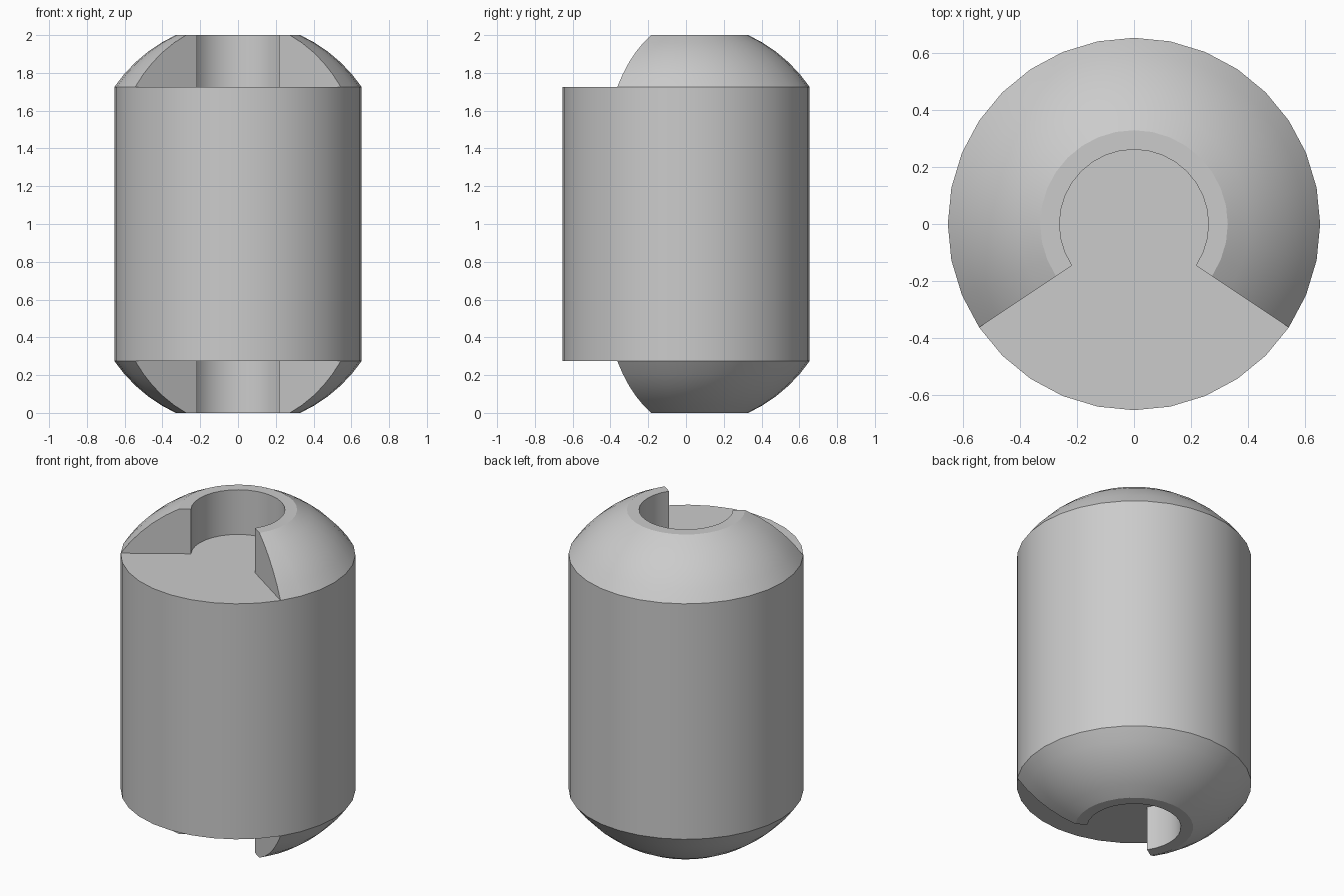
import bpy
import bmesh
from math import asin, cos, sin, radians

cube = bpy.data.objects.get("Cube")
if cube:
    bpy.data.objects.remove(cube, do_unlink=True)

SIDES = 32
RADIUS = 0.655
SHOULDER = 0.275      # height of each domed collar
HEIGHT = 2.0
BORE = 0.262
RIM = 0.33
DOME_R = 0.8          # radius of the collar's rounded shoulder
GAP = 10              # segments left open at the front

grey = bpy.data.materials.new("plain grey")
grey.use_nodes = True
colour = (0.6, 0.6, 0.6, 1)
grey.diffuse_color = colour
grey.node_tree.nodes["Principled BSDF"].inputs["Base Color"].default_value = colour


def add_object(name, bm):
    bmesh.ops.recalc_face_normals(bm, faces=bm.faces[:])
    mesh = bpy.data.meshes.new(name)
    bm.to_mesh(mesh)
    bm.free()
    mesh.materials.append(grey)
    obj = bpy.data.objects.new(name, mesh)
    bpy.context.collection.objects.link(obj)
    bpy.ops.object.select_all(action='DESELECT')
    obj.select_set(True)
    bpy.context.view_layer.objects.active = obj
    bpy.ops.object.shade_smooth_by_angle(angle=radians(18))
    return obj


# Cylindrical body
bm = bmesh.new()
bmesh.ops.create_cone(bm, cap_ends=True, segments=SIDES, radius1=RADIUS,
                      radius2=RADIUS, depth=HEIGHT - 2 * SHOULDER)
bmesh.ops.translate(bm, verts=bm.verts[:], vec=(0, 0, HEIGHT / 2))
add_object("body", bm)


def collar_profile(steps=5):
    """Closed section: rounded shoulder, flat rim, straight bore."""
    low, high = asin(RADIUS / DOME_R), asin(RIM / DOME_R)
    base, top = DOME_R * cos(low), DOME_R * cos(high)
    points = [(BORE, 0)]
    for i in range(steps + 1):
        a = low + (high - low) * i / steps
        points.append((DOME_R * sin(a), (DOME_R * cos(a) - base) / (top - base) * SHOULDER))
    points.append((BORE, SHOULDER))
    return points


def add_collar(name, z, direction):
    """Sweep the section around the back, leaving a wedge open at the front."""
    bm = bmesh.new()
    profile = collar_profile()
    step = 360 / SIDES
    start = -90 + GAP / 2 * step
    rings = []
    for i in range(SIDES - GAP + 1):
        a = radians(start + i * step)
        rings.append([bm.verts.new((r * cos(a), r * sin(a), z + direction * h))
                      for r, h in profile])
    for a, b in zip(rings, rings[1:]):
        for j in range(len(profile)):
            k = (j + 1) % len(profile)
            bm.faces.new((a[j], a[k], b[k], b[j]))
    bm.faces.new(rings[0])
    bm.faces.new(rings[-1][::-1])
    add_object(name, bm)


# Open collars at both ends
add_collar("top_collar", HEIGHT - SHOULDER, 1)
add_collar("bottom_collar", SHOULDER, -1)
